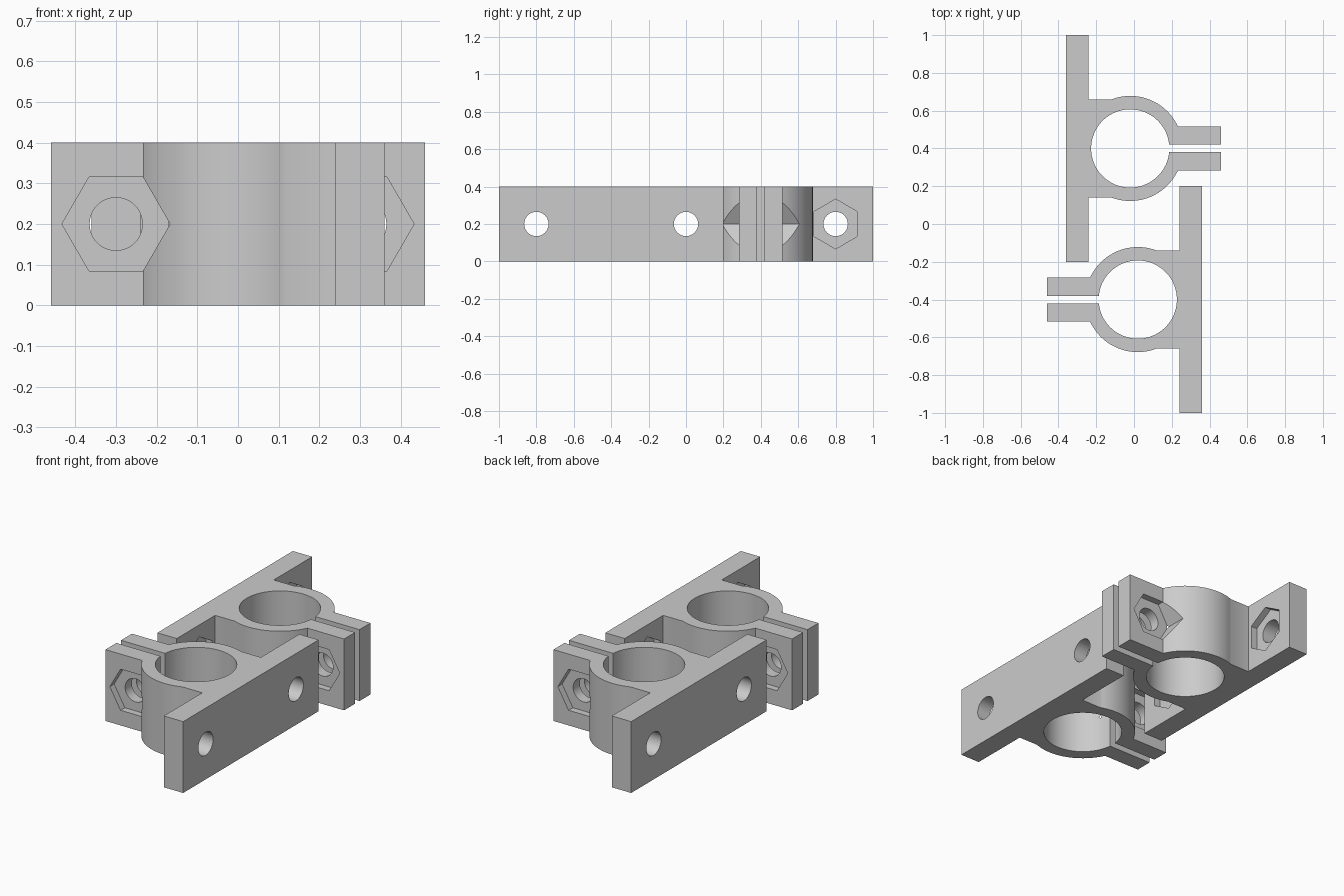
import bpy, bmesh
from math import sin, cos, asin, pi
from mathutils import Vector

cube = bpy.data.objects.get("Cube")
if cube:
    bpy.data.objects.remove(cube, do_unlink=True)

HEIGHT = 0.4
MID = HEIGHT / 2
BORE, RING = 0.207, 0.278          # ring radii
SLOT, LUG, BLOCK = 0.02, 0.117, 0.26   # half widths in y
LUG_END, PLATE_IN, PLATE_OUT, PLATE_HALF = -0.48, 0.22, 0.34, 0.6
BOLT, NUT, POCKET = 0.065, 0.133, 0.038
BOLT_X, BOLT_Y = -0.32, 0.4

gray = bpy.data.materials.new("light_gray")
gray.use_nodes = True
gray.diffuse_color = (0.6, 0.6, 0.6, 1)
gray.node_tree.nodes["Principled BSDF"].inputs["Base Color"].default_value = gray.diffuse_color


def prism(name, points, direction):
    """Extrude a planar outline along a direction."""
    bm = bmesh.new()
    face = bm.faces.new([bm.verts.new(p) for p in points])
    ext = bmesh.ops.extrude_face_region(bm, geom=[face])
    moved = [g for g in ext["geom"] if isinstance(g, bmesh.types.BMVert)]
    bmesh.ops.translate(bm, verts=moved, vec=Vector(direction))
    bmesh.ops.recalc_face_normals(bm, faces=bm.faces)
    mesh = bpy.data.meshes.new(name)
    bm.to_mesh(mesh)
    bm.free()
    mesh.materials.append(gray)
    obj = bpy.data.objects.new(name, mesh)
    bpy.context.collection.objects.link(obj)
    return obj


def arc(radius, start, end, steps):
    return [(radius * cos(a), radius * sin(a))
            for a in (start + (end - start) * i / steps for i in range(steps + 1))]


def cutter(name, axis, centre, radius, sides, length):
    """Round or hexagonal cutter along x or y; hexagons point across the axis."""
    c = Vector(centre)
    if axis == "y":
        pts = [c + Vector((u, 0, v)) for u, v in arc(radius, 0, 2 * pi, sides)[:-1]]
        return prism(name, pts, (0, length, 0))
    pts = [c + Vector((0, v, u)) for u, v in arc(radius, 0, 2 * pi, sides)[:-1]]
    return prism(name, pts, (length, 0, 0))


# Clamp outline: split ring, two lugs, block and mounting plate
a, b, c = asin(SLOT / BORE), asin(LUG / RING), asin(BLOCK / RING)
outline = [(LUG_END, -LUG)] + arc(RING, pi + b, 2 * pi - c, 28)
outline += [(PLATE_IN, -BLOCK), (PLATE_IN, -PLATE_HALF), (PLATE_OUT, -PLATE_HALF),
            (PLATE_OUT, PLATE_HALF), (PLATE_IN, PLATE_HALF), (PLATE_IN, BLOCK)]
outline += arc(RING, c, pi - b, 28) + [(LUG_END, LUG), (LUG_END, SLOT)]
outline += arc(BORE, pi - a, a - pi, 72) + [(LUG_END, -SLOT)]
clamp = prism("front_clamp", [(x, y, 0) for x, y in outline], (0, 0, HEIGHT))

# Bolt holes and nut pockets
cutters = [cutter("lug_bolt_cutter", "y", (BOLT_X, -0.5, MID), BOLT, 40, 1)]
for s in (-1, 1):
    cutters += [
        cutter("lug_nut_cutter", "y", (BOLT_X, s * (LUG - POCKET), MID), NUT, 6, s * 0.25),
        cutter("plate_bolt_cutter", "x", (0.1, s * BOLT_Y, MID), BOLT, 40, 0.4),
        cutter("plate_nut_cutter", "x", (PLATE_IN + POCKET, s * BOLT_Y, MID), NUT, 6, -0.12)]
for cut in cutters:
    mod = clamp.modifiers.new(cut.name, "BOOLEAN")
    mod.operation, mod.solver, mod.object = "DIFFERENCE", "EXACT", cut

# Bake the cuts and drop the cutters
bpy.context.view_layer.update()
baked = bpy.data.meshes.new_from_object(clamp.evaluated_get(bpy.context.evaluated_depsgraph_get()))
clamp.modifiers.clear()
clamp.data = baked
for cut in cutters:
    bpy.data.objects.remove(cut, do_unlink=True)

bpy.ops.object.select_all(action="DESELECT")
clamp.select_set(True)
bpy.context.view_layer.objects.active = clamp
bpy.ops.object.shade_smooth_by_angle(angle=pi / 6)

# Second clamp is the first turned half round
clamp.location = (0.02, -0.4, 0)
back = clamp.copy()
back.name = "back_clamp"
back.location = (-0.02, 0.4, 0)
back.rotation_euler = (0, 0, pi)
bpy.context.collection.objects.link(back)
